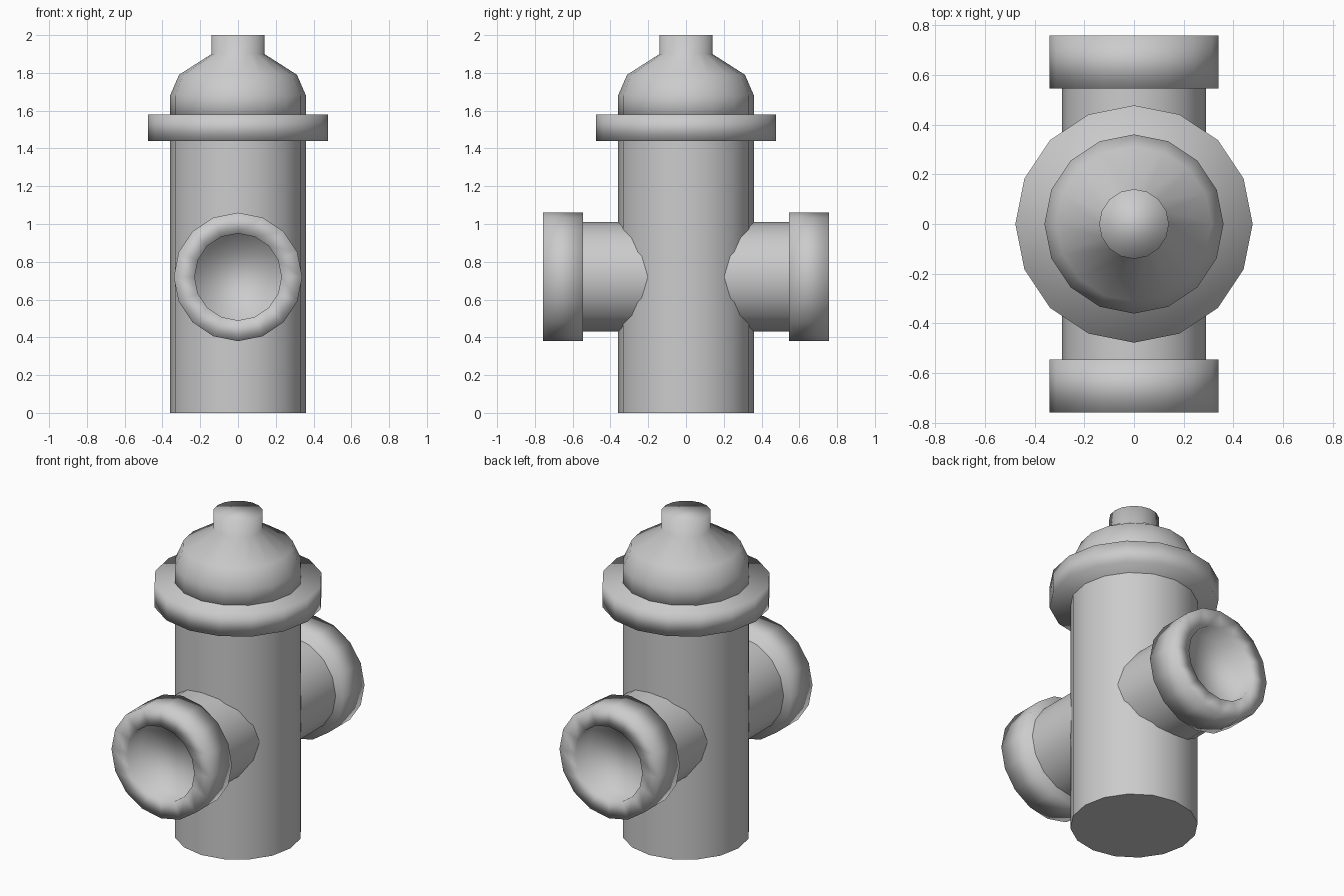
import bpy, bmesh, math
from mathutils import Matrix

if "Cube" in bpy.data.objects:
    bpy.data.objects.remove(bpy.data.objects["Cube"])

SIDES = 16


def lathe(name, profile, matrix=Matrix(), sharp_angle=None):
    """Revolve a closed (radius, height) profile about z, then place it."""
    bm = bmesh.new()
    rings = []
    for r, h in profile:
        n = 1 if r == 0 else SIDES
        rings.append([bm.verts.new((r * math.cos(i * math.tau / SIDES),
                                    r * math.sin(i * math.tau / SIDES), h))
                      for i in range(n)])
    for a, b in zip(rings, rings[1:]):
        if len(a) == 1:
            bm.faces.new(b)
        elif len(b) == 1:
            bm.verts.remove(b[0])
            bm.faces.new(a)
        else:
            for i in range(SIDES):
                j = (i + 1) % SIDES
                bm.faces.new((a[i], a[j], b[j], b[i]))
    if len(rings[0]) == 1:
        bm.verts.remove(rings[0][0])
    bm.transform(matrix)
    bmesh.ops.recalc_face_normals(bm, faces=bm.faces)
    for f in bm.faces:
        f.smooth = True
    mesh = bpy.data.meshes.new(name)
    bm.to_mesh(mesh)
    bm.free()
    if sharp_angle:
        mesh.set_sharp_from_angle(angle=math.radians(sharp_angle))
    obj = bpy.data.objects.new(name, mesh)
    bpy.context.collection.objects.link(obj)
    return obj


# Upright barrel
lathe("barrel", [(0, 0), (0.36, 0), (0.36, 1.5), (0, 1.5)], sharp_angle=40)

# Wide rim under the cap
lathe("rim", [(0, 1.44), (0.477, 1.44), (0.477, 1.58), (0, 1.58)])

# Domed cap with top nut
lathe("cap", [(0, 1.54), (0.36, 1.54), (0.36, 1.68), (0.312, 1.79),
              (0.14, 1.90), (0.14, 2.0), (0, 2.0)])

# Front and back outlets: pipe plus hollow coupling
for side, turn in (("front", 90), ("back", -90)):
    place = Matrix.Translation((0, 0, 0.72)) @ Matrix.Rotation(math.radians(turn), 4, 'X')
    lathe(side + "_pipe", [(0, 0.1), (0.29, 0.1), (0.29, 0.6), (0, 0.6)],
          place, sharp_angle=40)
    lathe(side + "_coupling", [(0, 0.545), (0.34, 0.545), (0.34, 0.757),
                               (0.23, 0.757), (0.23, 0.64), (0, 0.64)], place)
